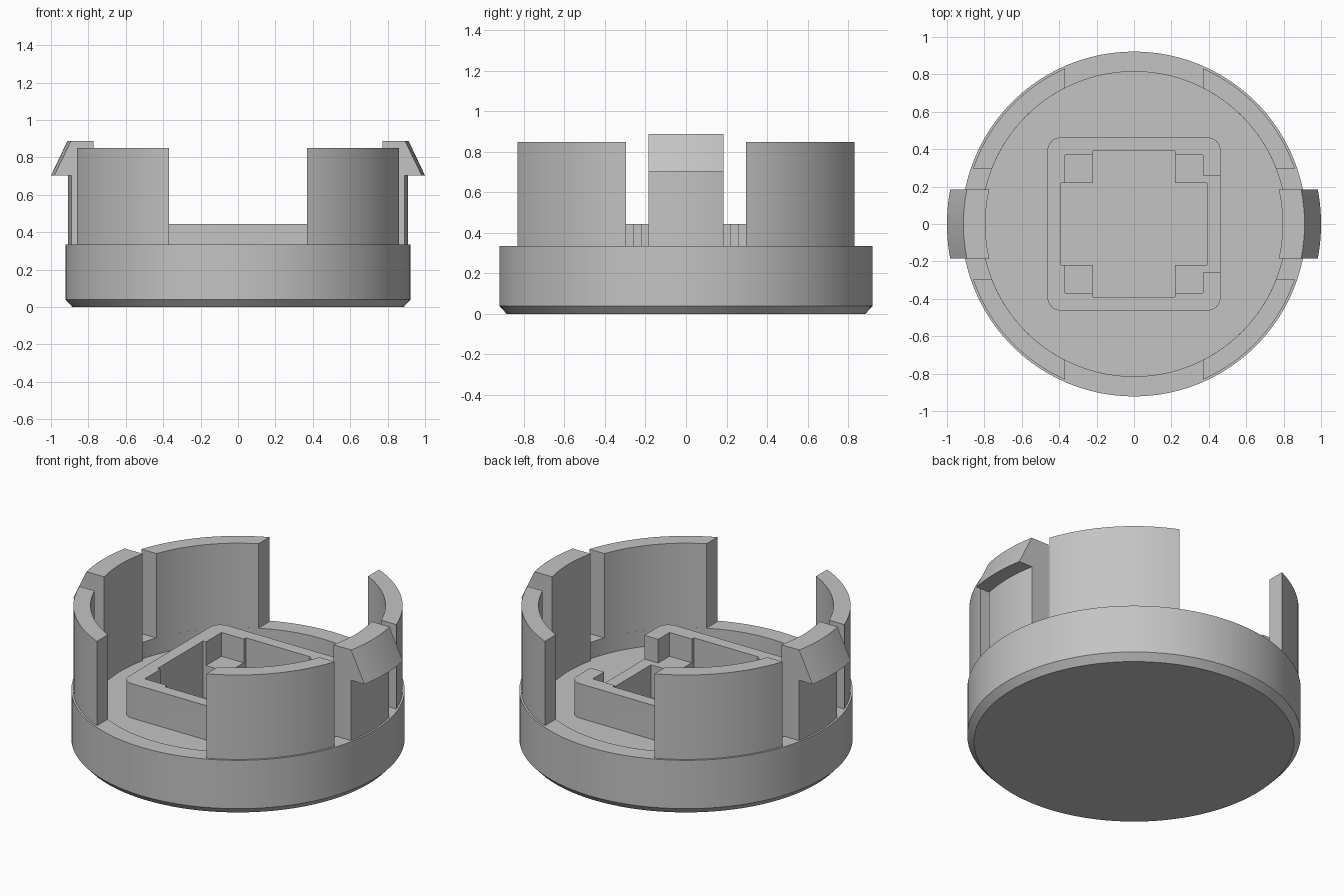
import bpy, bmesh
from math import asin, acos, cos, sin, pi, radians

if "Cube" in bpy.data.objects:
    bpy.data.objects.remove(bpy.data.objects["Cube"])

grey = bpy.data.materials.new("plain_grey")
grey.use_nodes = True
colour = (0.55, 0.55, 0.55, 1)
grey.diffuse_color = colour
grey.node_tree.nodes["Principled BSDF"].inputs["Base Color"].default_value = colour


def finish(name, bm, smooth=True):
    """Turn a bmesh into a named object."""
    bmesh.ops.remove_doubles(bm, verts=bm.verts, dist=1e-5)
    bmesh.ops.recalc_face_normals(bm, faces=bm.faces)
    mesh = bpy.data.meshes.new(name)
    bm.to_mesh(mesh)
    bm.free()
    obj = bpy.data.objects.new(name, mesh)
    bpy.context.collection.objects.link(obj)
    mesh.materials.append(grey)
    if smooth:
        shade(obj)
    return obj


def shade(obj):
    bpy.ops.object.select_all(action='DESELECT')
    obj.select_set(True)
    bpy.context.view_layer.objects.active = obj
    bpy.ops.object.shade_smooth_by_angle(angle=radians(25))


def arc_sweep(name, profile, start, end, steps, sx=1, sy=1):
    """Sweep a closed (radius, z) profile; start and end give the angle per radius."""
    bm = bmesh.new()
    rings = []
    for i in range(steps + 1):
        t = i / steps
        ring = []
        for r, z in profile:
            a = start(r) * (1 - t) + end(r) * t
            ring.append(bm.verts.new((sx * r * cos(a), sy * r * sin(a), z)))
        rings.append(ring)
    n = len(profile)
    for a, b in zip(rings, rings[1:]):
        for k in range(n):
            bm.faces.new((a[k], a[(k + 1) % n], b[(k + 1) % n], b[k]))
    bm.faces.new(rings[0])
    bm.faces.new(rings[-1])
    return finish(name, bm)


def block(name, x, y, z0, z1, radius=0):
    """Box from x and y ranges, with rounded upright edges if a radius is given."""
    bm = bmesh.new()
    bmesh.ops.create_cube(bm, size=1)
    for v in bm.verts:
        v.co = (x[v.co.x > 0], y[v.co.y > 0], z1 if v.co.z > 0 else z0)
    if radius:
        upright = [e for e in bm.edges if abs(e.verts[0].co.z - e.verts[1].co.z) > 0.01]
        bmesh.ops.bevel(bm, geom=upright, offset=radius, segments=6, profile=0.5, affect='EDGES')
    return finish(name, bm, False)


def boolean(target, tool, operation):
    """Apply a boolean and remove the tool object."""
    bpy.context.view_layer.objects.active = target
    tool.hide_render = True
    mod = target.modifiers.new("boolean", 'BOOLEAN')
    mod.operation = operation
    mod.solver = 'EXACT'
    mod.object = tool
    bpy.ops.object.modifier_apply(modifier=mod.name)
    bpy.data.objects.remove(tool)


RIM, FLOOR, LEDGE, PIT = 0.335, 0.235, 0.3, 0.1
WALL, BORE = 0.91, 0.815

# Round base dish with a chamfered foot
bm = bmesh.new()
dish = [(0, 0), (0.885, 0), (0.922, 0.04), (0.922, RIM), (BORE, RIM), (BORE, FLOOR), (0, FLOOR)]
verts = [bm.verts.new((r, 0, z)) for r, z in dish]
edges = [bm.edges.new(pair) for pair in zip(verts, verts[1:])]
bmesh.ops.spin(bm, geom=verts + edges, cent=(0, 0, 0), axis=(0, 0, 1), angle=2 * pi, steps=96)
base = finish("base_dish_with_socket", bm, False)

# Square socket on the dish: rounded block, stepped pocket and a side opening
square = (-0.463, 0.463)
boolean(base, block("socket", square, square, FLOOR - 0.05, 0.445, 0.07), 'UNION')
wide, long, slot = (-0.37, 0.37), (-0.39, 0.39), (-0.22, 0.22)
boolean(base, block("pocket_cutter", wide, wide, LEDGE, 0.6), 'DIFFERENCE')
boolean(base, block("slot_x_cutter", long, slot, PIT, 0.6), 'DIFFERENCE')
boolean(base, block("slot_y_cutter", slot, long, PIT, 0.6), 'DIFFERENCE')
boolean(base, block("opening_cutter", (0.3, 0.6), (-0.26, 0.26), LEDGE, 0.6), 'DIFFERENCE')
shade(base)

# Four curved wall segments with straight-cut ends
wall = [(BORE, RIM - 0.01), (WALL, RIM - 0.01), (WALL, 0.85), (BORE, 0.85)]
for sx, side in ((1, "left"), (-1, "right")):
    for sy, end in ((-1, "front"), (1, "back")):
        arc_sweep(f"{end}_{side}_wall", wall, lambda r: asin(0.297 / r),
                  lambda r: acos(0.37 / r), 20, sx, sy)

# Two snap clips with outward hooks
clip = [(0.795, FLOOR - 0.01), (WALL, FLOOR - 0.01), (WALL, 0.703), (1.0, 0.703),
        (0.912, 0.888), (0.795, 0.888)]
for sx, side in ((1, "left"), (-1, "right")):
    arc_sweep(f"{side}_clip", clip, lambda r: -asin(0.185 / r), lambda r: asin(0.185 / r), 12, sx)
